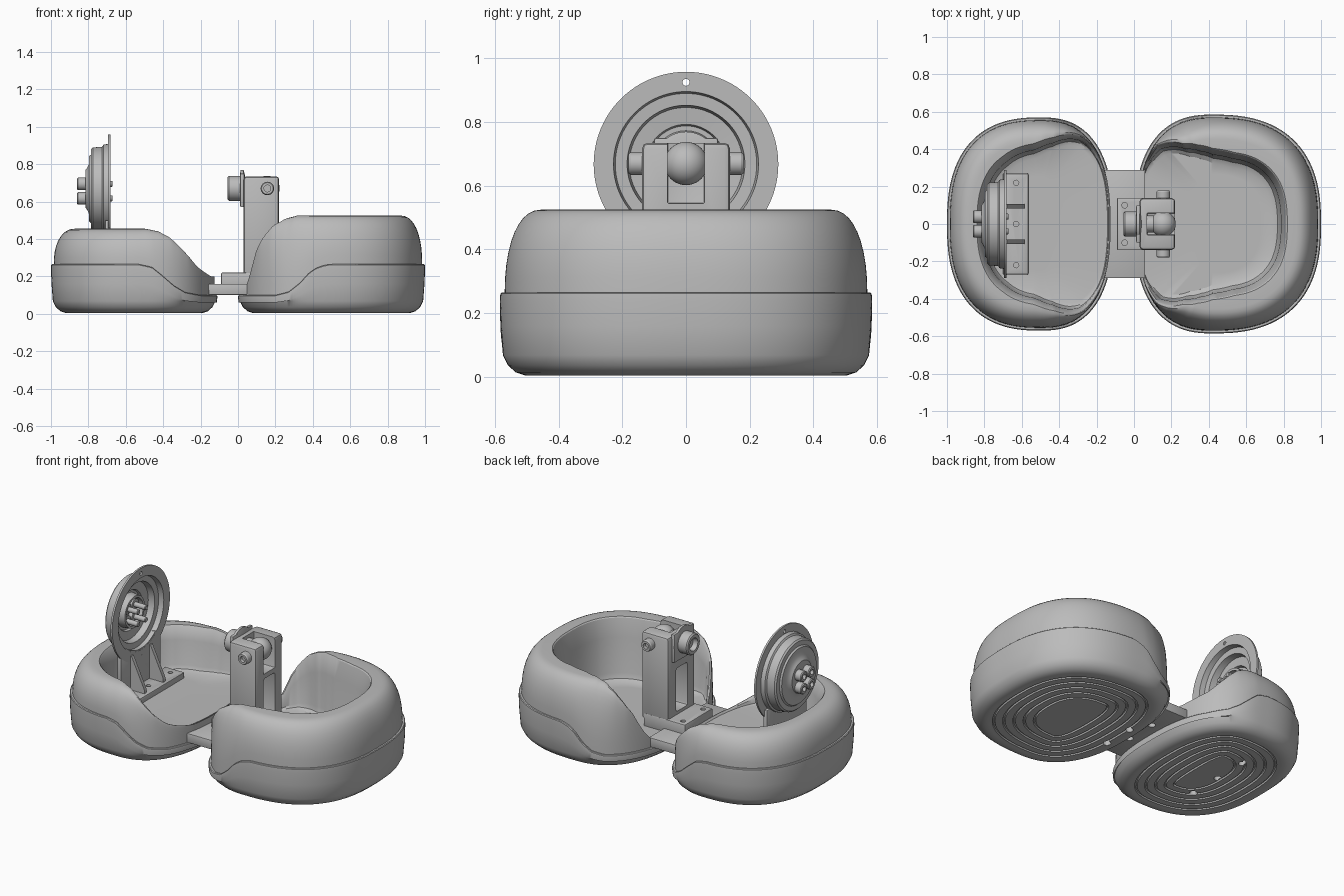
import bpy, bmesh, math
from mathutils import Vector

cube = bpy.data.objects.get("Cube")
if cube:
    bpy.data.objects.remove(cube, do_unlink=True)

grey = bpy.data.materials.new("plain grey")
grey.use_nodes = True
grey.diffuse_color = (0.5, 0.5, 0.5, 1)
grey.node_tree.nodes["Principled BSDF"].inputs["Base Color"].default_value = (0.5, 0.5, 0.5, 1)


def smooth(ob, angle):
    bpy.ops.object.select_all(action='DESELECT')
    ob.select_set(True)
    bpy.context.view_layer.objects.active = ob
    bpy.ops.object.shade_smooth_by_angle(angle=math.radians(angle))


def finish(name, bm, angle=35):
    bmesh.ops.recalc_face_normals(bm, faces=bm.faces)
    mesh = bpy.data.meshes.new(name)
    bm.to_mesh(mesh)
    bm.free()
    mesh.materials.append(grey)
    ob = bpy.data.objects.new(name, mesh)
    bpy.context.collection.objects.link(ob)
    smooth(ob, angle)
    return ob


def skin(name, rings, angle=35):
    """Closed surface through rings of points, capped at both ends."""
    bm = bmesh.new()
    loops = [[bm.verts.new(p) for p in ring] for ring in rings]
    n = len(loops[0])
    for a, b in zip(loops, loops[1:]):
        for i in range(n):
            j = (i + 1) % n
            bm.faces.new((a[i], a[j], b[j], b[i]))
    for loop in (loops[0], loops[-1]):
        mid = bm.verts.new(sum((v.co for v in loop), Vector()) / n)
        for i in range(n):
            bm.faces.new((loop[i], loop[(i + 1) % n], mid))
    return finish(name, bm, angle)


def lathe(name, profile, centre, axis, seg=48):
    """Turn (radius, height) pairs about an axis through centre."""
    turn = Vector(axis).to_track_quat('Z', 'Y')
    return skin(name, [[Vector(centre) + turn @ Vector((
        r * math.cos(math.tau * i / seg), r * math.sin(math.tau * i / seg), h))
        for i in range(seg)] for r, h in profile], 30)


def rod(name, r, length, centre, axis):
    e = min(0.006, r / 4)
    return lathe(name, [(r - e, 0), (r, e), (r, length - e), (r - e, length)], centre, axis, 32)


def box(name, x, y, z, bevel=0.006):
    bm = bmesh.new()
    bmesh.ops.create_cube(bm, size=1)
    for v in bm.verts:
        v.co = [s[0] if c < 0 else s[1] for c, s in zip(v.co, (x, y, z))]
    bmesh.ops.bevel(bm, geom=bm.edges[:], offset=bevel, segments=2, profile=0.5, affect='EDGES')
    return finish(name, bm)


def cut(ob, *cutters):
    for cutter in cutters:
        mod = ob.modifiers.new("cut", 'BOOLEAN')
        mod.operation, mod.solver, mod.object = 'DIFFERENCE', 'EXACT', cutter
        bpy.context.view_layer.objects.active = ob
        bpy.ops.object.modifier_apply(modifier=mod.name)
        bpy.data.objects.remove(cutter, do_unlink=True)
    smooth(ob, 30)


def hole(x, y, z, r, depth):
    return lathe("hole", [(r, 0), (r, depth)], (x, y, z), (0, 0, 1), 24)


def curve(x, pts):
    """Linear interpolation of (x, value) pairs."""
    if x <= pts[0][0]:
        return pts[0][1]
    for (xa, va), (xb, vb) in zip(pts, pts[1:]):
        if x <= xb:
            return va + (vb - va) * (x - xa) / (xb - xa)
    return pts[-1][1]


def pod(name, side, cx, inner, outer, half, rim, seam, wall, floor):
    """Rounded tray whose rim drops towards the middle of the model."""
    low, high = rim[0][1], rim[-1][1]
    columns, n = [], 200

    def plan(t, d, z):
        c, s = math.cos(t), math.sin(t)
        a = (outer if c > 0 else inner) - d
        f = lambda v: math.copysign(abs(v) ** 0.8, v)
        return Vector((cx + side * a * f(c), (half - d) * f(s), z))

    for i in range(n):
        t = math.tau * i / n
        x = side * plan(t, 0, 0).x
        h, s, w = curve(x, rim), curve(x, seam), curve(x, wall)
        k = (h - low) / (high - low)
        dome = min(0.115 * k, w - 0.018)
        pts = []
        # Sole with concentric grooves
        for g in (0.34, 0.285, 0.23, 0.175, 0.12):
            pts += [(g + 0.014, 0.006), (g + 0.011, 0.016), (g + 0.003, 0.016), (g, 0.006)]
        # Lower shell
        pts += [(0.1, 0.005), (0.08, 0.004), (0.05, 0.014), (0.026, 0.036),
                (0.01, 0.068), (0.003, 0.6 * s), (0, 0.9 * s), (0.001, s - 0.004), (0.005, s), (0.015, s)]
        # Domed upper shell
        for q in range(1, 11):
            a = q / 10 * math.pi / 2
            pts.append((0.015 + dome * (1 - math.cos(a) ** 0.9), s + (h - s) * math.sin(a) ** 0.9))
        # Rim, sloping lip, inner wall and floor
        drop = h - floor
        pts += [(w, h), (w + 0.006, h - 0.006), (w + 0.008 + 0.026 * k, floor + drop * 0.7),
                (w + 0.012 + 0.03 * k, floor + drop * 0.12), (w + 0.018 + 0.035 * k, floor + drop * 0.04),
                (w + 0.03 + 0.05 * k, floor), (0.32, floor)]
        columns.append([plan(t, d, z) for d, z in pts])
    return skin(name, list(zip(*columns)), 32)


# Trays
left_tray = pod("left_tray", 1, 0.42, 0.42, 0.58, 0.585,
                [(0.03, 0.15), (0.045, 0.2), (0.08, 0.34), (0.115, 0.42), (0.15, 0.475), (0.2, 0.51), (0.27, 0.525)],
                [(0.2, 0.1), (0.27, 0.118), (0.33, 0.165), (0.38, 0.22), (0.43, 0.252), (0.49, 0.265)],
                [(0.04, 0.02), (0.1, 0.03), (0.15, 0.07), (0.2, 0.115), (0.3, 0.155), (0.42, 0.18), (0.6, 0.195),
                 (0.95, 0.18)], 0.14)
right_tray = pod("right_tray", -1, -0.5, 0.39, 0.5, 0.57,
                 [(0.13, 0.2), (0.16, 0.22), (0.2, 0.25), (0.29, 0.36), (0.34, 0.41), (0.4, 0.44), (0.49, 0.455)],
                 [(0.2, 0.1), (0.28, 0.115), (0.34, 0.15), (0.41, 0.21), (0.46, 0.25), (0.53, 0.265)],
                 [(0.15, 0.02), (0.25, 0.03), (0.3, 0.05), (0.4, 0.1), (0.55, 0.14), (0.8, 0.16)], 0.19)
cut(right_tray, *[hole(-0.63, y, -0.05, 0.023, 0.15) for y in (-0.22, 0, 0.22)])
cut(left_tray, *[hole(0.12, y, -0.05, 0.023, 0.15) for y in (-0.1, 0.1)])

# Bridge between trays
bridge = box("bridge_plate", (-0.16, 0.06), (-0.29, 0.29), (0.1, 0.16))
cut(bridge, *[hole(-0.05, y, 0.08, 0.022, 0.05) for y in (-0.1, 0.1)])

# Mast with foot, fork slot and lower window
foot = box("mast_foot", (-0.09, 0.2), (-0.14, 0.14), (0.13, 0.22))
cut(foot, *[hole(-0.05, y, 0.18, 0.015, 0.1) for y in (-0.1, 0.1)])
mast = box("mast", (0.03, 0.22), (-0.138, 0.138), (0.18, 0.735), 0.018)
cut(mast, box("slot", (0.07, 0.3), (-0.058, 0.058), (0.545, 0.9), 0.004),
    box("window", (-0.1, 0.3), (-0.058, 0.058), (0.24, 0.515), 0.015))
box("mast_back_plate", (0.012, 0.034), (-0.1, 0.1), (0.57, 0.75))
lathe("motor_collar", [(0.07, 0), (0.1, 0.004), (0.1, 0.02), (0.06, 0.03)], (0.01, 0, 0.67), (1, 0, 0))
lathe("motor_body", [(0.035, 0.03), (0.04, 0), (0.06, 0), (0.067, 0.007), (0.067, 0.07)],
      (-0.055, 0, 0.67), (1, 0, 0))
ball = [(0.068 * math.sin(a), -0.068 * math.cos(a)) for a in
        [math.pi * (i + 0.2) / 20.4 for i in range(21)]]
lathe("ball", ball, (0.155, 0, 0.67), (0, 0, 1))
rod("ball_stem", 0.045, 0.1, (0.04, 0, 0.67), (1, 0, 0))
for side, label in ((-1, "front"), (1, "back")):
    lathe(label + "_pivot_bolt", [(0.036, -0.03), (0.036, 0.034), (0.031, 0.042), (0.018, 0.042), (0.018, 0.02)],
          (0.157, side * 0.138, 0.67), (0, side, 0))
    rod(label + "_pivot_washer", 0.022, 0.1, (0.157, side * 0.05, 0.67), (0, side, 0))

# Dished wheel plate: raised face first, then the hollow face
HUB = (-0.686, 0, 0.668)
dish = lathe("wheel_dish", [
    (0.05, 0.13), (0.1, 0.13), (0.11, 0.122), (0.13, 0.112), (0.175, 0.11), (0.183, 0.1), (0.212, 0.099),
    (0.221, 0.09), (0.225, 0.04), (0.236, 0.034), (0.24, 0.008), (0.29, 0.008), (0.29, -0.004), (0.228, -0.004),
    (0.222, 0.028), (0.185, 0.03), (0.178, 0.07), (0.125, 0.075), (0.12, 0.09), (0.105, 0.09), (0.1, 0.04),
    (0.085, 0.04), (0.08, 0.09), (0.05, 0.09)], HUB, (-1, 0, 0), 96)
cut(dish, *[lathe("pin_hole", [(0.011, 0), (0.011, 0.1)], (-0.72, 0, HUB[2] + s * 0.257), (1, 0, 0), 20)
            for s in (-1, 1)])
for i in range(4):
    a = math.tau * (i + 0.5) / 4
    y, z = 0.055 * math.cos(a), HUB[2] - 0.012 + 0.055 * math.sin(a)
    lathe(f"hub_peg_{i}", [(0.034, -0.06), (0.034, 0.045), (0.029, 0.05), (0.016, 0.05), (0.016, 0.03)],
          (-0.81, y, z), (-1, 0, 0), 32)
    rod(f"hub_pin_{i}", 0.016, 0.11, (-0.78, y, z), (1, 0, 0))

# Bracket carrying the wheel plate
plate = box("bracket_base", (-0.7, -0.565), (-0.27, 0.27), (0.18, 0.225))
cut(plate, *[hole(-0.63, y, 0.2, 0.014, 0.1) for y in (-0.22, 0, 0.22)])
upright = box("bracket_upright", (-0.71, -0.683), (-0.2, 0.2), (0.19, 0.5), 0.004)
cut(upright, lathe("clearance", [(0.22, 0), (0.22, 0.2)], (-0.8, 0, HUB[2]), (1, 0, 0), 64))
for y in (-0.095, 0.095):
    side_view = [(-0.69, 0.21), (-0.585, 0.21), (-0.585, 0.25), (-0.675, 0.44), (-0.69, 0.44)]
    skin("bracket_gusset", [[Vector((x, y + o, z)) for x, z in side_view] for o in (-0.011, 0.011)])
